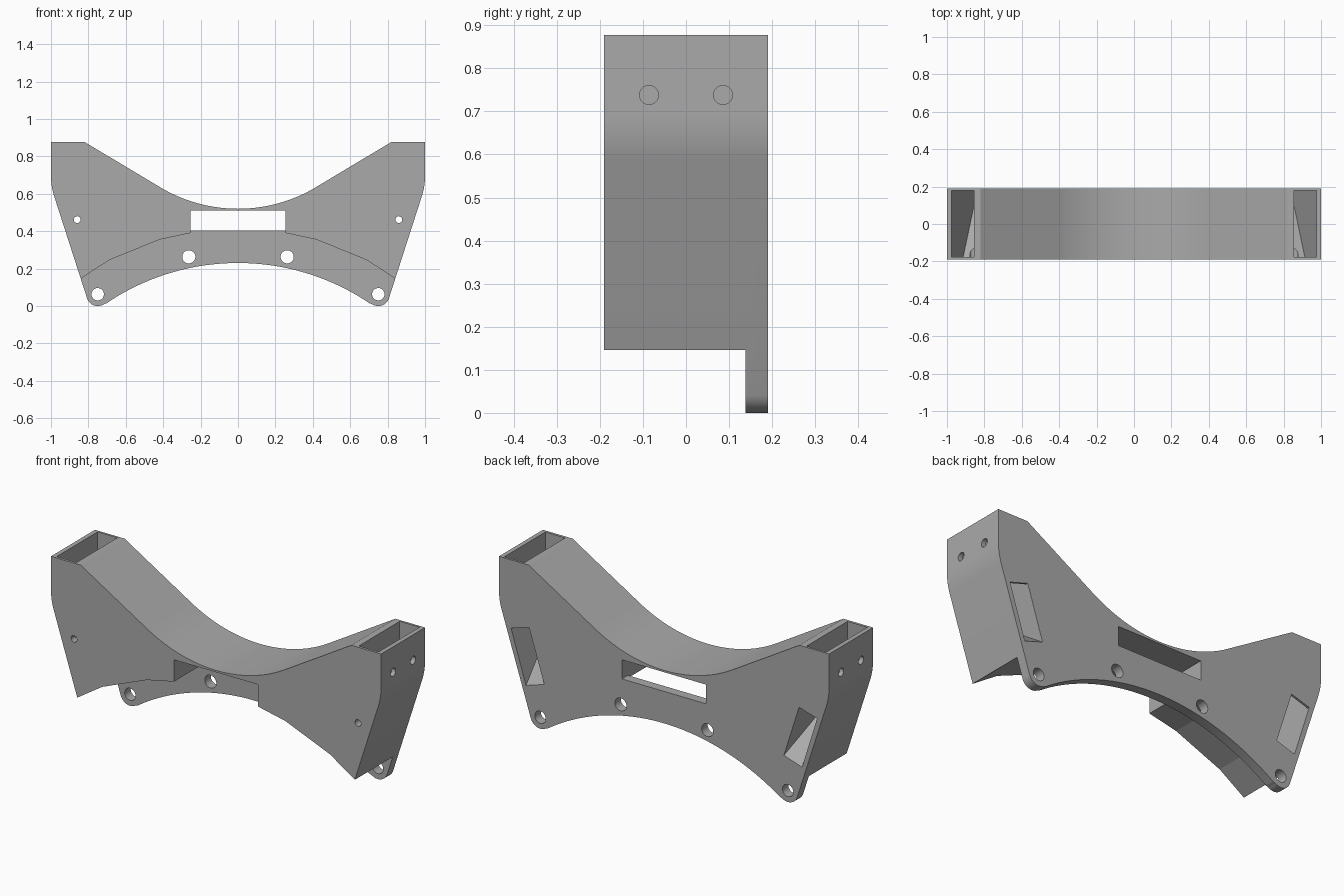
import bpy, bmesh
from math import sin, cos, pi, radians
from mathutils import Vector

cube = bpy.data.objects.get("Cube")
if cube:
    bpy.data.objects.remove(cube)

FRONT, BACK, PLATE = -0.19, 0.19, 0.138   # PLATE: front face of the rear plate

grey = bpy.data.materials.new("plain_grey")
grey.use_nodes = True
colour = (0.4, 0.4, 0.4, 1)
grey.diffuse_color = colour
grey.node_tree.nodes["Principled BSDF"].inputs["Base Color"].default_value = colour


def arc(cx, cz, r, a0, a1, n):
    """Points on an arc in the xz plane, angles in degrees."""
    steps = [radians(a0 + (a1 - a0) * i / n) for i in range(n + 1)]
    return [(cx + r * cos(a), cz + r * sin(a)) for a in steps]


def mirrored(half):
    """Close a half outline, listed from centre to centre, across x = 0."""
    return half + [(-x, z) for x, z in reversed(half) if x > 1e-6]


def prism(name, outline, y0, y1, plane=None):
    """Extrude an xz outline along y, optionally trimmed by a plane."""
    bm = bmesh.new()
    face = bm.faces.new([bm.verts.new((x, y0, z)) for x, z in outline])
    new = bmesh.ops.extrude_face_region(bm, geom=[face])["geom"]
    bmesh.ops.translate(bm, vec=(0, y1 - y0, 0),
                        verts=[v for v in new if isinstance(v, bmesh.types.BMVert)])
    if plane:
        cut = bmesh.ops.bisect_plane(bm, geom=bm.verts[:] + bm.edges[:] + bm.faces[:],
                                     plane_co=plane[0], plane_no=plane[1], clear_inner=True)
        edges = [e for e in cut["geom_cut"] if isinstance(e, bmesh.types.BMEdge)]
        bmesh.ops.contextual_create(bm, geom=edges)
    bmesh.ops.recalc_face_normals(bm, faces=bm.faces[:])
    mesh = bpy.data.meshes.new(name)
    bm.to_mesh(mesh)
    bm.free()
    ob = bpy.data.objects.new(name, mesh)
    bpy.context.collection.objects.link(ob)
    mesh.materials.append(grey)
    return ob


def carve(cutter):
    """Subtract a cutter from the body and discard it."""
    mod = body.modifiers.new("cut", "BOOLEAN")
    mod.operation, mod.solver, mod.object = "DIFFERENCE", "EXACT", cutter
    bpy.context.view_layer.objects.active = body
    bpy.ops.object.modifier_apply(modifier=mod.name)
    bpy.data.objects.remove(cutter)


def hole(x, z, r, y0, y1):
    carve(prism("hole", arc(x, z, r, 0, 352.5, 47), y0, y1))


# Body outline: saddle, horn, elbow, rounded foot, arched underside
saddle = arc(0, 1.332, 0.812, -90, -59.7, 16)
horn = [(0.82, 0.877), (1, 0.877)]
elbow = arc(0.65, 0.695, 0.35, 0, -18.1, 8)
foot = arc(0.75, 0.06, 0.06, -18, -123, 16)
arch = arc(0, -1.026, 1.256, 56, 90, 20)
body = prism("bracket_body", mirrored(saddle + horn + elbow + foot + arch), FRONT, BACK)

# Open space in front of the rear plate, with the central notch
under = [(0, 0.51), (0.255, 0.51), (0.255, 0.39), (0.42, 0.355), (0.69, 0.245),
         (0.839, 0.147), (0.99, 0.048), (0.99, -0.1), (0, -0.1)]
carve(prism("lower_relief", mirrored(under), -0.3, PLATE))

# Slot through the rear plate
carve(prism("slot", mirrored([(0, 0.51), (0.255, 0.51), (0.255, 0.405), (0, 0.405)]),
            PLATE - 0.05, 0.3))

# Horn pockets bend down to a ramp that leaves through a rear window
pocket = [(0.855, 1), (0.975, 1), (0.975, 0.655), (0.836, 0.214), (0.726, 0.249), (0.855, 0.655)]
window = [(0.818, 0.537), (0.927, 0.504), (0.836, 0.214), (0.726, 0.249)]
for s in (1, -1):
    low = Vector((0.836 * s, BACK, 0.214))
    across = Vector((0.726 * s, BACK, 0.249)) - low
    up = Vector((0.91 * s, -0.176, 0.46)) - low
    normal = across.cross(up)
    if normal.z < 0:
        normal.negate()
    for outline, y0, y1 in ((pocket, -0.176, 0.178), (window, 0.1, 0.3)):
        carve(prism("pocket", [(x * s, z) for x, z in outline], y0, y1, (low, normal)))

    # Plate bolt holes and the small front hole into the pocket
    hole(0.75 * s, 0.063, 0.033, 0.1, 0.3)
    hole(0.263 * s, 0.263, 0.035, 0.1, 0.3)
    hole(0.86 * s, 0.462, 0.018, -0.3, 0.0)

    # Pair of side holes through the outer wall
    for y in (-0.086, 0.086):
        rod = prism("side_hole", arc(0, 0, 0.022, 0, 352.5, 47), -0.05, 0.05)
        rod.rotation_euler = (0, 0, pi / 2)
        rod.location = (0.99 * s, y, 0.738)
        bpy.context.view_layer.update()
        carve(rod)

# Smooth the curves, keep every real edge crisp
bpy.ops.object.select_all(action="DESELECT")
body.select_set(True)
bpy.context.view_layer.objects.active = body
bpy.ops.object.shade_smooth_by_angle(angle=radians(9))
